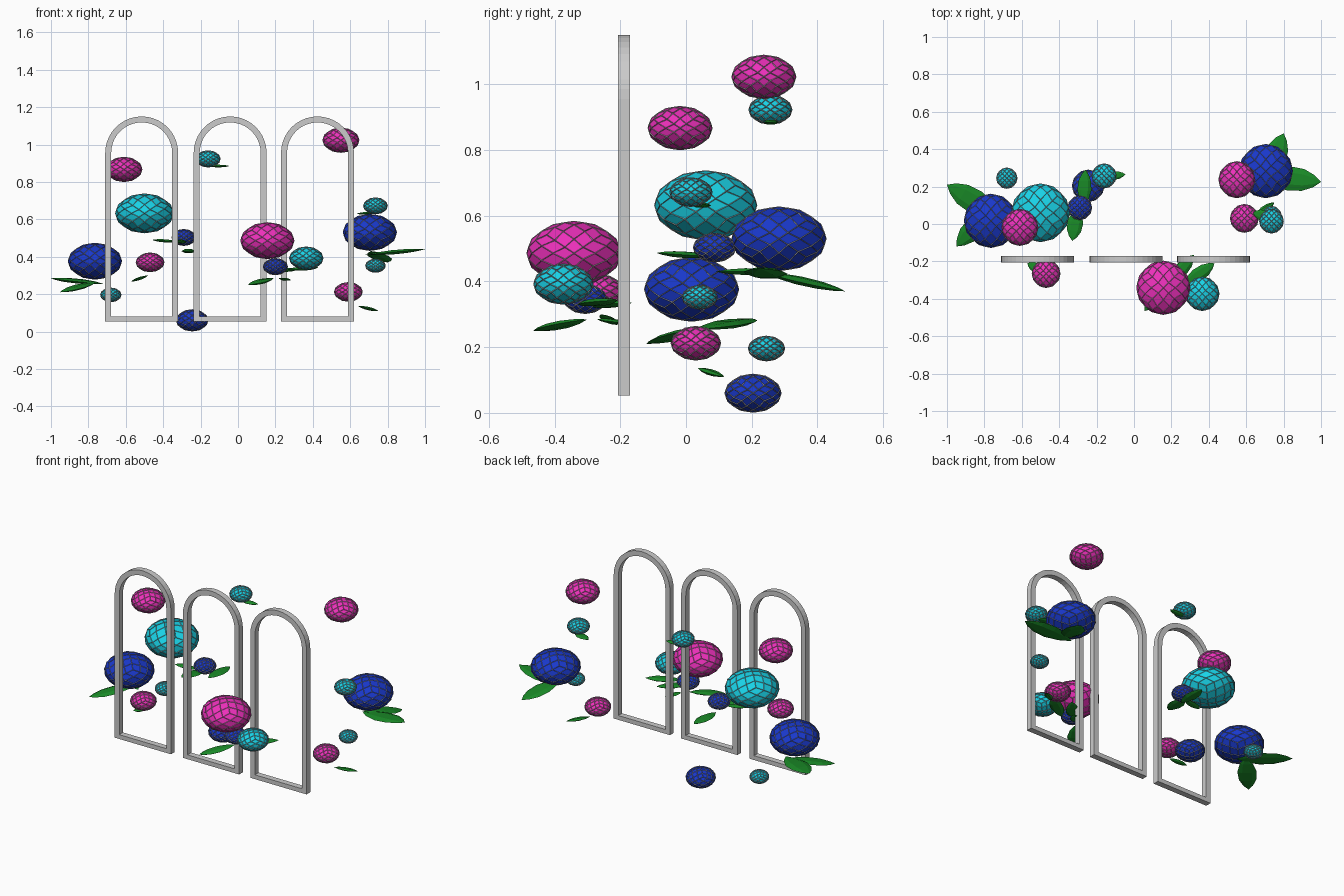
import bpy, bmesh, math
from mathutils import Vector

if "Cube" in bpy.data.objects:
    bpy.data.objects.remove(bpy.data.objects["Cube"])


def material(name, rgb):
    m = bpy.data.materials.new(name)
    m.diffuse_color = (*rgb, 1)
    m.use_nodes = True
    m.node_tree.nodes["Principled BSDF"].inputs["Base Color"].default_value = m.diffuse_color
    return m


PINK = material("pink", (0.85, 0.03, 0.5))
CYAN = material("cyan", (0.01, 0.65, 0.8))
BLUE = material("blue", (0.01, 0.04, 0.6))
GREEN = material("green", (0.01, 0.25, 0.02))
GREY = material("grey", (0.4, 0.4, 0.4))


def finish(bm, name, *mats):
    bmesh.ops.remove_doubles(bm, verts=bm.verts, dist=1e-5)
    bmesh.ops.recalc_face_normals(bm, faces=bm.faces)
    me = bpy.data.meshes.new(name)
    bm.to_mesh(me)
    bm.free()
    for m in mats:
        me.materials.append(m)
    ob = bpy.data.objects.new(name, me)
    bpy.context.collection.objects.link(ob)
    return ob


# Faceted bloom: rhombic dodecahedron, each rhombus split n x n and rounded
def bloom(name, mat, loc, r, n=3):
    bm = bmesh.new()
    scale = Vector((r, r, r * 0.675))
    axes = [Vector((1, 0, 0)), Vector((0, 1, 0)), Vector((0, 0, 1))]
    for i, j, k in ((0, 1, 2), (1, 2, 0), (2, 0, 1)):
        for si in (-1, 1):
            for sj in (-1, 1):
                a, b, c = axes[i] * si, axes[j] * sj, axes[k]
                o, u, v = 2 * a, b - a + c, b - a - c
                grid = [[bm.verts.new((o + u * (p / n) + v * (q / n)).normalized() * scale)
                         for q in range(n + 1)] for p in range(n + 1)]
                for p in range(n):
                    for q in range(n):
                        bm.faces.new((grid[p][q], grid[p + 1][q],
                                      grid[p + 1][q + 1], grid[p][q + 1]))
    ob = finish(bm, name, mat, GREY)
    ob.location = loc
    # thin grey lines along the edges
    w = ob.modifiers.new("lines", 'WIREFRAME')
    w.thickness = 0.004
    w.use_replace = False
    w.use_even_offset = False
    w.material_offset = 1


# Leaf: flattened six-sided spindle from base to tip
def leaf(name, base, tip, width):
    base, tip = Vector(base), Vector(tip)
    d = tip - base
    side = d.cross(Vector((0, 0, 1))).normalized()
    up = side.cross(d).normalized()
    thick = min(0.013, 0.05 * d.length + 0.002)
    bm = bmesh.new()
    start, end = bm.verts.new(base), bm.verts.new(tip)
    rings = []
    for t, s in ((0.2, 0.65), (0.45, 1.0), (0.7, 0.9), (0.88, 0.5)):
        ring = []
        for k in range(6):
            a = math.tau * k / 6
            ring.append(bm.verts.new(base + d * t + side * (math.cos(a) * width / 2 * s)
                                     + up * (math.sin(a) * thick * s)))
        rings.append(ring)
    for k in range(6):
        m = (k + 1) % 6
        bm.faces.new((start, rings[0][m], rings[0][k]))
        bm.faces.new((end, rings[-1][k], rings[-1][m]))
        for r0, r1 in zip(rings, rings[1:]):
            bm.faces.new((r0[k], r0[m], r1[m], r1[k]))
    finish(bm, name, GREEN)


# Arched window frame
def arch_loop(x, hw, z0, zs, n=20):
    pts = [(x - hw, z0), (x + hw, z0)]
    pts += [(x + hw * math.cos(math.pi * i / n), zs + hw * math.sin(math.pi * i / n))
            for i in range(n + 1)]
    return pts


def frame(name, x):
    bm = bmesh.new()
    loops = [[bm.verts.new((px, y, pz)) for px, pz in arch_loop(x, hw, z0, 0.955)]
             for hw, z0, y in ((0.195, 0.053, -0.207), (0.163, 0.08, -0.207),
                               (0.163, 0.08, -0.17), (0.195, 0.053, -0.17))]
    n = len(loops[0])
    for a in range(4):
        p, q = loops[a], loops[(a + 1) % 4]
        for k in range(n):
            m = (k + 1) % n
            bm.faces.new((p[k], p[m], q[m], q[k]))
    finish(bm, name)


for side, x in (("left", -0.515), ("middle", -0.042), ("right", 0.425)):
    frame("arched_frame_" + side, x)

# Blooms: position and radius
blooms = {
    "cyan": (CYAN, [(-.50, .06, .632, .155), (-.68, .245, .196, .055), (-.16, .257, .923, .065),
                    (.365, -.373, .392, .09), (.735, .015, .672, .064), (.735, .042, .352, .053)]),
    "blue": (BLUE, [(-.765, .017, .376, .143), (-.29, .087, .503, .064), (-.245, .204, .06, .085),
                    (.2, -.307, .347, .065), (.705, .283, .53, .143)]),
    "pink": (PINK, [(-.61, -.018, .867, .097), (-.47, -.265, .37, .075), (.157, -.341, .486, .143),
                    (.55, .237, 1.023, .097), (.59, .03, .212, .075)]),
}
for colour, (mat, items) in blooms.items():
    for x, y, z, r in items:
        bloom(colour + "_bloom", mat, (x, y, z), r)

# Leaves: base, tip, width
leaves = [
    ((-.72, .04, .255), (-1.0, .21, .285), .13),
    ((-.76, .08, .265), (-.95, -.12, .21), .11),
    ((.71, .23, .43), (.80, .485, .37), .12),
    ((.68, .26, .41), (1.0, .225, .44), .13),
    ((.75, .03, .635), (.635, .06, .63), .06),
    ((.64, .035, .137), (.75, .115, .11), .04),
    ((-.30, .09, .475), (-.33, -.09, .487), .085),
    ((-.32, .07, .48), (-.46, .03, .49), .05),
    ((-.27, .09, .43), (-.26, .29, .43), .075),
    ((-.17, .252, .885), (-.045, .265, .885), .045),
    ((-.48, -.26, .30), (-.57, -.21, .268), .05),
    ((.19, -.30, .285), (.055, -.465, .25), .08),
    ((.26, -.33, .33), (.43, -.21, .343), .075),
    ((.20, -.31, .325), (.32, -.165, .335), .07),
    ((.22, -.27, .285), (.28, -.19, .275), .05),
]
for b, t, w in leaves:
    leaf("leaf", b, t, w)
